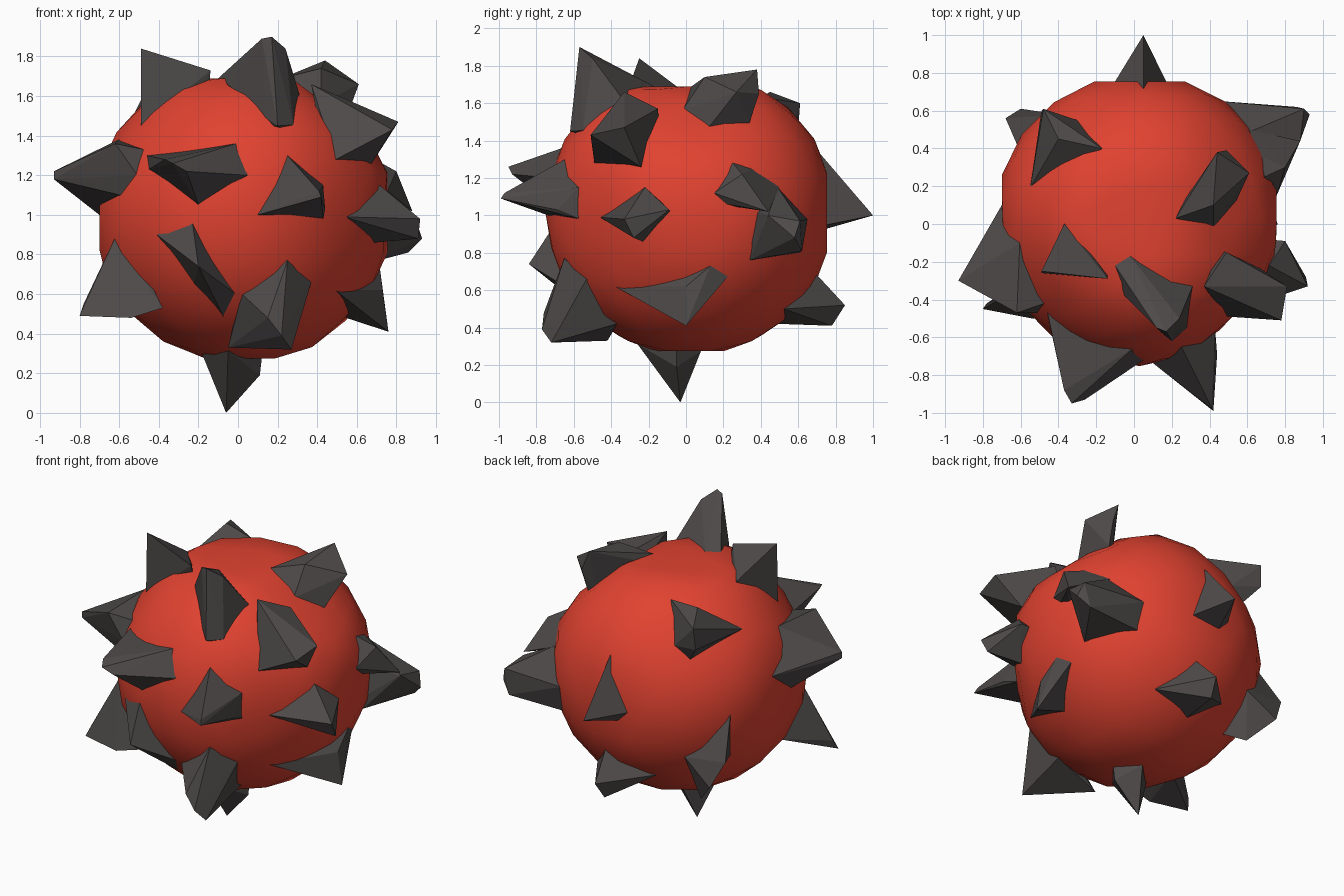
import bpy, bmesh, math
from mathutils import Vector

if "Cube" in bpy.data.objects:
    bpy.data.objects.remove(bpy.data.objects["Cube"])

C = Vector((0.03, 0.02, 1.02))
R = 0.775
LOW, HIGH = (-0.70, -0.76, 0.275), (0.755, 0.755, 1.69)
# hollows in the body: direction and depth
DENTS = [(Vector((.39, 0, .48)), .10), (Vector((.5, -.48, -.05)), .065), (Vector((-.51, -.3, .44)), .04),
         (Vector((.6, -.2, -.4)), .03), (Vector((-.4, .4, .45)), .03)]


def material(name, rgb):
    m = bpy.data.materials.new(name)
    m.diffuse_color = (*rgb, 1)
    m.use_nodes = True
    m.node_tree.nodes["Principled BSDF"].inputs["Base Color"].default_value = m.diffuse_color
    return m


def flatten(p):
    """Keep a point inside the flattened sides of the body."""
    return Vector(min(max(c, lo), hi) for c, lo, hi in zip(p, LOW, HIGH))


def radius(d):
    """Body radius in a direction from its centre."""
    return R - sum(depth * math.exp(-(d.angle(way) / 0.45) ** 2) for way, depth in DENTS)


RED = material("red", (0.75, 0.055, 0.03))
ROCK = material("dark_grey", (0.075, 0.068, 0.066))

# round body with hollows and flattened sides
bpy.ops.mesh.primitive_ico_sphere_add(subdivisions=3, radius=1)
body = bpy.context.object
body.name = "body"
for v in body.data.vertices:
    v.co = flatten(v.co * radius(v.co) + C)
body.data.materials.append(RED)
bpy.ops.object.shade_smooth_by_angle(angle=math.radians(40))


def on_body(side, a, b):
    """Point on the body, given by its two coordinates in the view from one side."""
    axis = "xyz".index(side[1])
    i, j = [k for k in range(3) if k != axis]
    sign = 1 if side[0] == "+" else -1
    d = Vector((0, 0, 0))
    d[i], d[j] = a - C[i], b - C[j]
    flat = d.length_squared
    d[axis] = sign * 0.5
    for _ in range(5):
        d[axis] = sign * math.sqrt(max((radius(d) - 0.01) ** 2 - flat, 0))
    return flatten(C + d)


def spike(name, side, tips, footprint):
    """Faceted rock: hull of its outer points and a footprint sunk into the body."""
    base = [on_body(side, a, b) for a, b in footprint]
    sunk = [C + (p - C) * 0.9 for p in base]
    bm = bmesh.new()
    for p in [Vector(t) for t in tips] + base + sunk:
        bm.verts.new(p)
    bmesh.ops.convex_hull(bm, input=bm.verts[:])
    loose = [v for v in bm.verts if not v.link_faces]
    bmesh.ops.delete(bm, geom=loose, context="VERTS")
    bmesh.ops.recalc_face_normals(bm, faces=bm.faces[:])
    me = bpy.data.meshes.new(name)
    bm.to_mesh(me)
    bm.free()
    me.materials.append(ROCK)
    bpy.context.collection.objects.link(bpy.data.objects.new(name, me))


# top spikes
spike("top_spike_front", "+z", [(.17, -.57, 1.9), (.12, -.55, 1.89), (.24, -.5, 1.84), (.2, -.62, 1.45)],
      [(-.1, -.22), (-.02, -.17), (.31, -.33), (.28, -.55), (.14, -.57), (-.05, -.38)])
spike("top_spike_left", "+z", [(-.49, -.25, 1.84), (-.14, -.29, 1.73)],
      [(-.37, 0), (-.16, -.28), (-.49, -.26)])
spike("top_spike_right", "+z", [(.44, .38, 1.78), (.61, .27, 1.66), (.42, .1, 1.74), (.49, .39, 1.65)],
      [(.22, .03), (.42, -.02), (.54, .12), (.48, .34), (.36, .15)])
spike("top_spike_back", "+z", [(-.48, .61, 1.6), (-.49, .6, 1.46), (-.4, .45, 1.66)],
      [(-.17, .4), (-.55, .19), (-.4, .53), (-.3, .55)])

# right spikes
spike("right_spike_upper", "+x", [(.37, -.33, 1.66), (.49, -.15, 1.57), (.78, -.51, 1.43), (.81, -.33, 1.47)],
      [(-.24, 1.26), (-.16, 1.5), (-.49, 1.28)])
spike("right_spike_middle", "+x", [(.92, -.33, .98), (.91, -.28, .88), (.8, -.09, 1.03)],
      [(-.46, .99), (-.22, 1.15), (-.09, 1.02), (-.23, .86)])
spike("right_spike_back_upper", "+x", [(.88, .44, 1.02), (.8, .3, 1.22)],
      [(.15, 1.12), (.25, 1.28), (.36, 1.25), (.5, 1.15), (.22, 1.06)])
spike("right_spike_back_lower", "+x", [(.93, .58, .88), (.9, .61, .97), (.88, .44, 1.0), (.86, .62, .81)],
      [(.34, .76), (.4, 1.02), (.49, 1.15), (.65, .98), (.6, .8)])
spike("right_spike_low", "+x", [(.76, 0, .41), (.73, 0, .62)],
      [(-.38, .62), (.13, .73), (.23, .68), (0, .48)])

# left spikes
spike("left_spike_middle", "-x", [(-.93, -.3, 1.22), (-.93, -.3, 1.18), (-.62, -.47, 1.36)],
      [(.1, 1.15), (-.1, 1.38), (-.42, 1.33), (-.47, 1.2), (-.4, 1.1), (-.1, 1.0)])
spike("left_spike_low", "-x", [(-.8, -.45, .49), (-.54, -.5, .48), (-.78, -.42, .55), (-.38, -.5, .53)],
      [(-.35, .88), (-.25, .55)])
spike("left_spike_back", "-x", [(-.68, .56, .75), (-.6, .61, .58), (-.46, .5, .43)],
      [(.42, 1.0), (.36, .7), (.4, .48), (.58, .72)])

# front spikes
spike("front_spike_upper_left", "-y", [(-.33, -.95, 1.26), (-.26, -.93, 1.22), (-.37, -.88, 1.28)],
      [(-.46, 1.3), (-.45, 1.23), (-.2, 1.05), (.05, 1.2), (-.01, 1.36)])
spike("front_spike_right", "-y", [(.42, -.99, 1.09), (.41, -.97, 1.12), (.44, -.69, 1.03)],
      [(.1, 1.0), (.25, 1.3), (.43, 1.15), (.43, .98)])
spike("front_spike_centre", "-y", [(-.2, -.84, .74)],
      [(-.41, .9), (-.23, .96), (-.01, .6), (-.07, .48), (-.22, .65)])
spike("front_spike_low", "-y", [(.15, -.76, .48), (.22, -.77, .39), (.27, -.72, .32), (-.05, -.42, .33)],
      [(.25, .77), (.37, .66), (.02, .6), (.28, .42)])

# back spikes
spike("back_spike_upper", "+y", [(.05, 1.0, 1.0)],
      [(-.1, 1.0), (.05, 1.33), (.17, .95), (-.03, .93)])
spike("back_spike_low", "+y", [(.07, .85, .52), (.05, .78, .41)],
      [(-.2, .55), (.1, .68), (.28, .5), (0, .42)])

# bottom spike
spike("bottom_spike", "-z", [(-.06, -.03, 0), (.11, -.05, .19), (-.05, -.22, .27)],
      [(-.18, -.1), (.12, -.05), (-.05, -.26), (0, .08)])
